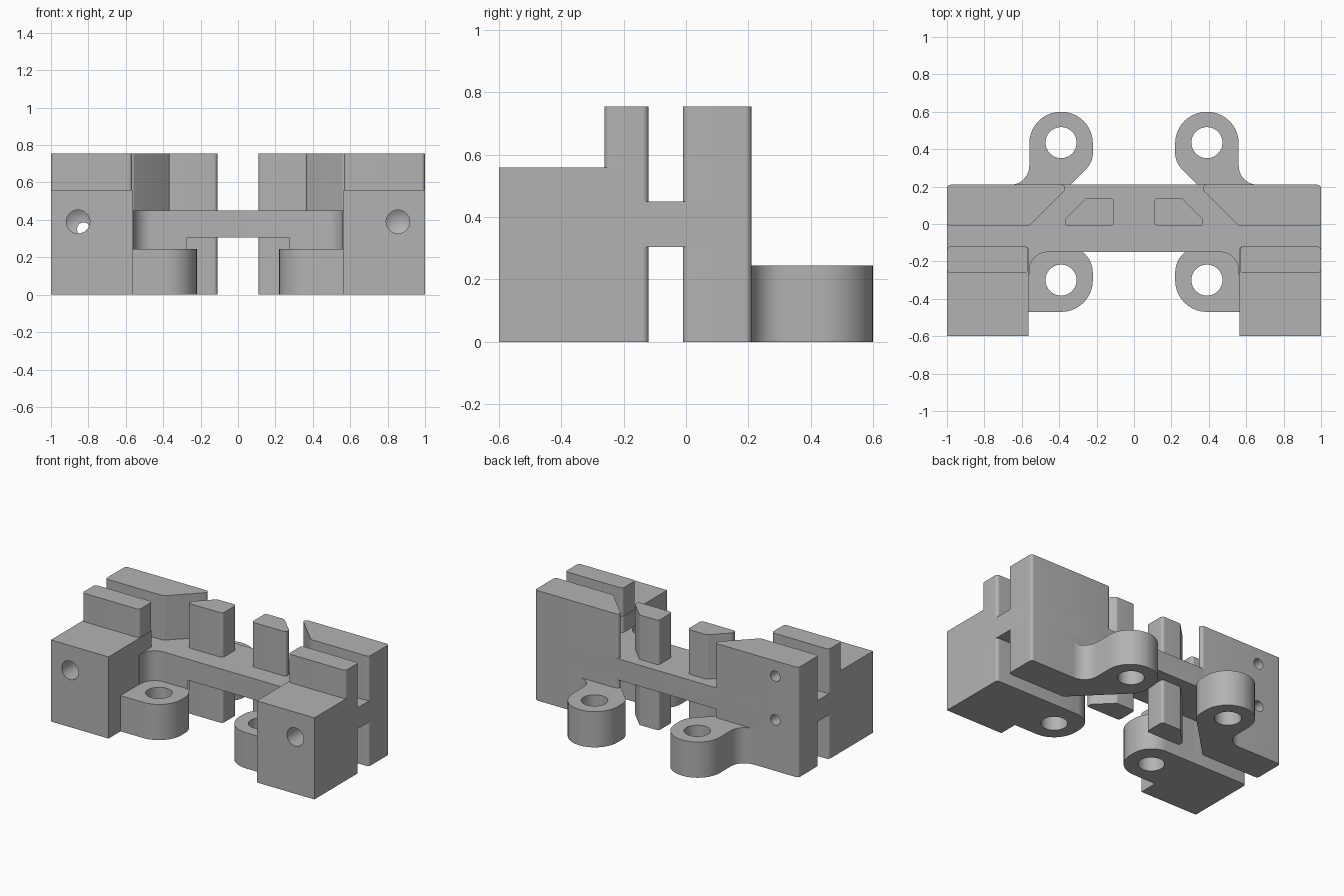
import bpy, bmesh, math
from mathutils import Matrix, Vector

cube = bpy.data.objects.get("Cube")
if cube:
    bpy.data.objects.remove(cube, do_unlink=True)

grey = bpy.data.materials.new("plain grey")
grey.use_nodes = True
grey.diffuse_color = (0.45, 0.45, 0.45, 1)
grey.node_tree.nodes["Principled BSDF"].inputs["Base Color"].default_value = (0.45, 0.45, 0.45, 1)

HEIGHT = 0.755
EDGE = 0.02
parts = []


def rounded(points, steps=10):
    """Replace each (x, y, radius) corner by a tangent arc."""
    out = []
    for i, p in enumerate(points):
        corner = Vector(p[:2])
        if len(p) == 2:
            out.append(corner)
            continue
        a = (Vector(points[i - 1][:2]) - corner).normalized()
        b = (Vector(points[(i + 1) % len(points)][:2]) - corner).normalized()
        half = a.angle(b) / 2
        start = corner + a * (p[2] / math.tan(half))
        end = corner + b * (p[2] / math.tan(half))
        centre = corner + (a + b).normalized() * (p[2] / math.sin(half))
        u, v = start - centre, end - centre
        sweep = u.angle(v)
        for k in range(steps + 1):
            t = k / steps
            out.append(centre + (u * math.sin((1 - t) * sweep) + v * math.sin(t * sweep)) / math.sin(sweep))
    return out


def make_object(name, bm):
    bmesh.ops.recalc_face_normals(bm, faces=bm.faces)
    mesh = bpy.data.meshes.new(name)
    bm.to_mesh(mesh)
    bm.free()
    obj = bpy.data.objects.new(name, mesh)
    bpy.context.collection.objects.link(obj)
    return obj


def prism(name, points, z0, z1, side=1):
    """Extrude a rounded outline between two heights."""
    bm = bmesh.new()
    face = bm.faces.new([bm.verts.new((p.x * side, p.y, z0)) for p in rounded(points)])
    top = bmesh.ops.extrude_face_region(bm, geom=[face])["geom"]
    bmesh.ops.translate(bm, vec=(0, 0, z1 - z0), verts=[g for g in top if isinstance(g, bmesh.types.BMVert)])
    obj = make_object(name, bm)
    obj.data.materials.append(grey)
    parts.append(obj)
    return obj


def drill(targets, centre, radius, depth, along_y=False, tip=0):
    """Bore a round hole, with an optional conical end at +y."""
    bm = bmesh.new()
    turn = Matrix.Rotation(-math.pi / 2, 4, "X") if along_y else Matrix()
    bmesh.ops.create_cone(bm, cap_ends=True, segments=40, radius1=radius, radius2=radius,
                          depth=depth, matrix=Matrix.Translation(centre) @ turn)
    if tip:
        cap = max(bm.faces, key=lambda f: f.calc_center_median().y)
        point = bmesh.ops.poke(bm, faces=[cap])["verts"][0]
        point.co.y += tip
    cutter = make_object("hole_cutter", bm)
    cutter.hide_render = True
    for obj in targets:
        bpy.context.view_layer.objects.active = obj
        mod = obj.modifiers.new("hole", "BOOLEAN")
        mod.operation = "DIFFERENCE"
        mod.solver = "EXACT"
        mod.object = cutter
        bpy.ops.object.modifier_apply(modifier=mod.name)
    bpy.data.objects.remove(cutter, do_unlink=True)


# Central web joining both ends
half = [(1, 0.21, EDGE), (1, -0.27), (0.56, -0.27), (0.56, -0.15, 0.1)]
mirrored = [(-p[0],) + p[1:] for p in reversed(half)]
web = prism("central_web", half + mirrored, 0.305, 0.45)

for label, side in (("left", 1), ("right", -1)):
    # Front block with raised ridge
    block = prism(label + "_front_block",
                  [(0.563, -0.6), (1, -0.6), (1, -0.12, EDGE), (0.563, -0.12, EDGE)], 0, 0.56, side)
    ridge = prism(label + "_front_ridge",
                  [(0.566, -0.262, EDGE), (1, -0.262, EDGE), (1, -0.12, EDGE), (0.566, -0.12, EDGE)],
                  0.5, HEIGHT, side)

    # Rear plate with a slanted inner end
    plate = prism(label + "_rear_plate",
                  [(1, -0.01, EDGE), (1, 0.21, EDGE), (0.34, 0.21, EDGE), (0.56, -0.01, EDGE)],
                  0, HEIGHT, side)

    # Inner post
    prism(label + "_post",
          [(0.37, -0.01, 0.012), (0.37, 0.025, 0.015), (0.255, 0.14, EDGE),
           (0.11, 0.14, EDGE), (0.11, -0.01, EDGE)], 0, HEIGHT, side)

    # Lower wall under the web
    prism(label + "_lower_wall",
          [(0.6, -0.12), (0.36, -0.12), (0.31, -0.13), (0.273, -0.15),
           (0.56, -0.15, 0.1), (0.56, -0.27), (0.6, -0.27)], 0, 0.305, side)

    # Mounting ears
    front_ear = prism(label + "_front_ear",
                      [(0.6, -0.12), (0.22, -0.12, 0.14), (0.22, -0.47, 0.169), (0.6, -0.47)],
                      0, 0.245, side)
    rear_ear = prism(label + "_rear_ear",
                     [(0.45, 0.1), (0.22, 0.33, 0.12), (0.22, 0.6, 0.169), (0.56, 0.6, 0.169),
                      (0.56, 0.21, 0.1), (0.7, 0.21), (0.7, 0.1)], 0, 0.245, side)
    drill([front_ear], (0.39 * side, -0.3, 0.12), 0.083, 0.6)
    drill([rear_ear], (0.39 * side, 0.435, 0.12), 0.083, 0.6)

    # Blind hole in the front face
    drill([block, web], (0.855 * side, -0.45, 0.39), 0.063, 0.4, True, 0.04)

    # Small screw holes in the right rear plate only
    if side < 0:
        drill([plate, web, block], (-0.825, 0.03, 0.35), 0.036, 0.56, True)
        drill([plate, ridge], (-0.825, 0.06, 0.65), 0.036, 0.5, True)

# Smooth the rounded walls, keep edges sharp
bpy.ops.object.select_all(action="DESELECT")
for obj in parts:
    obj.select_set(True)
bpy.context.view_layer.objects.active = web
bpy.ops.object.shade_smooth_by_angle(angle=math.radians(30))
